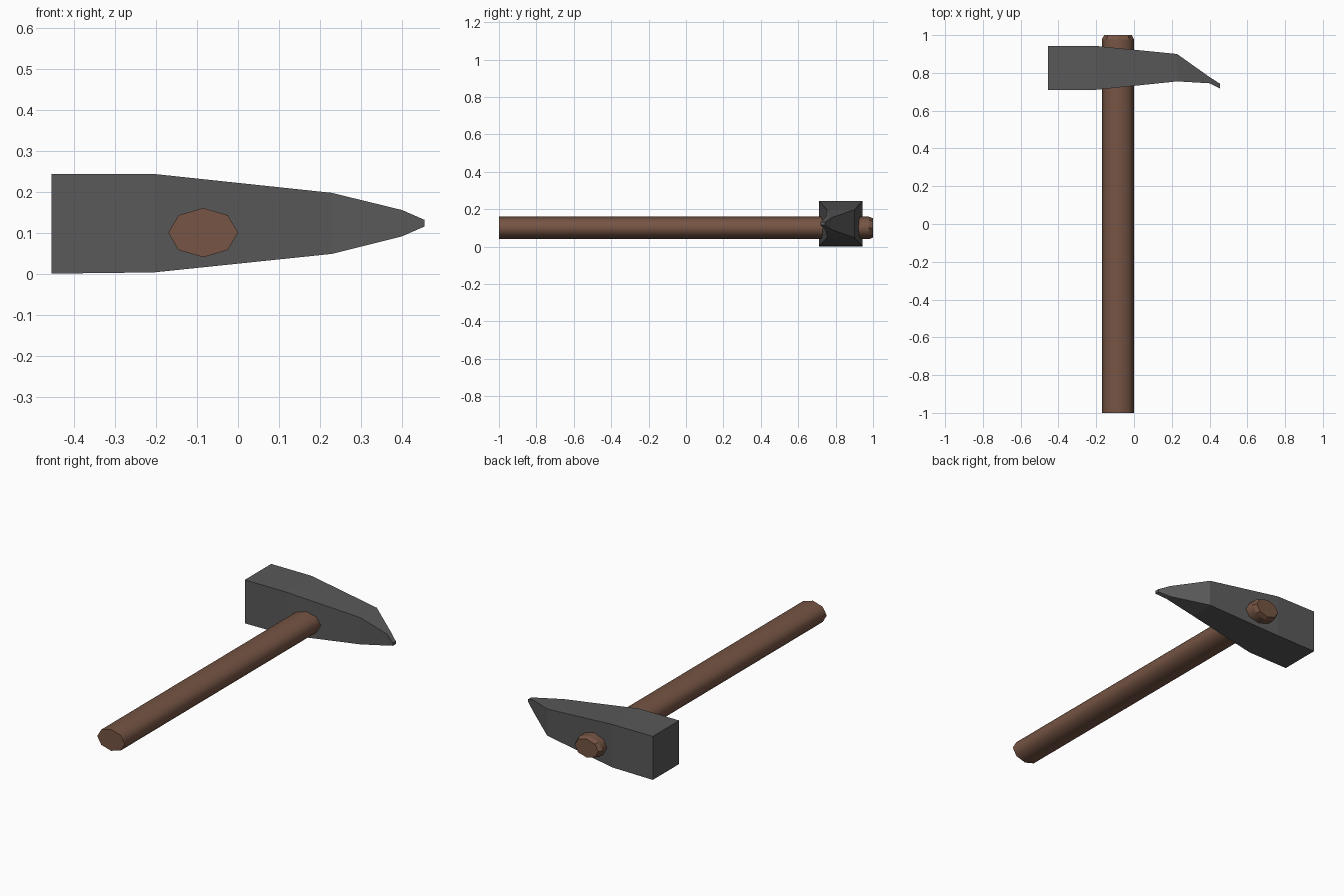
import bpy, bmesh, math

if "Cube" in bpy.data.objects:
    bpy.data.objects.remove(bpy.data.objects["Cube"])


def material(name, rgb):
    m = bpy.data.materials.new(name)
    m.diffuse_color = (*rgb, 1)
    m.use_nodes = True
    m.node_tree.nodes["Principled BSDF"].inputs["Base Color"].default_value = m.diffuse_color
    return m


def loft(name, rings, mat):
    """Skin a list of equal-length point rings and cap both ends."""
    bm = bmesh.new()
    loops = [[bm.verts.new(p) for p in ring] for ring in rings]
    n = len(loops[0])
    for a, b in zip(loops, loops[1:]):
        for i in range(n):
            j = (i + 1) % n
            bm.faces.new((a[i], a[j], b[j], b[i]))
    bm.faces.new(loops[0])
    bm.faces.new(loops[-1])
    bmesh.ops.recalc_face_normals(bm, faces=bm.faces)
    me = bpy.data.meshes.new(name)
    bm.to_mesh(me)
    bm.free()
    me.materials.append(mat)
    ob = bpy.data.objects.new(name, me)
    bpy.context.collection.objects.link(ob)
    return ob


steel = material("dark steel", (0.1, 0.1, 0.1))
wood = material("brown wood", (0.18, 0.09, 0.058))

# Head: rectangular sections (x, y min, y max, z min, z max), tapering to a bent peen
sections = [(-0.455, 0.71, 0.943, 0.0, 0.243),
            (-0.205, 0.71, 0.943, 0.003, 0.243),
            (0.228, 0.755, 0.90, 0.048, 0.197),
            (0.40, 0.745, 0.778, 0.091, 0.155),
            (0.455, 0.718, 0.743, 0.115, 0.131)]
loft("hammer_head",
     [[(x, y0, z0), (x, y1, z0), (x, y1, z1), (x, y0, z1)]
      for x, y0, y1, z0, z1 in sections], steel)

# Handle: oval eight-sided shaft with a chamfered top end
shaft = [(-1.0, 1.0), (0.978, 1.0), (1.0, 0.86)]
handle = loft("handle",
              [[(-0.085 + 0.085 * s * math.cos(i * math.tau / 8), y,
                 0.1 + 0.06 * s * math.sin(i * math.tau / 8)) for i in range(8)]
               for y, s in shaft], wood)

# Rounded shading along the shaft, flat end caps
handle.select_set(True)
bpy.context.view_layer.objects.active = handle
bpy.ops.object.shade_smooth_by_angle(angle=math.radians(62))
# Keep the chamfer crisp
for p in handle.data.polygons:
    if abs(p.normal.y) > 0.1:
        p.use_smooth = False
